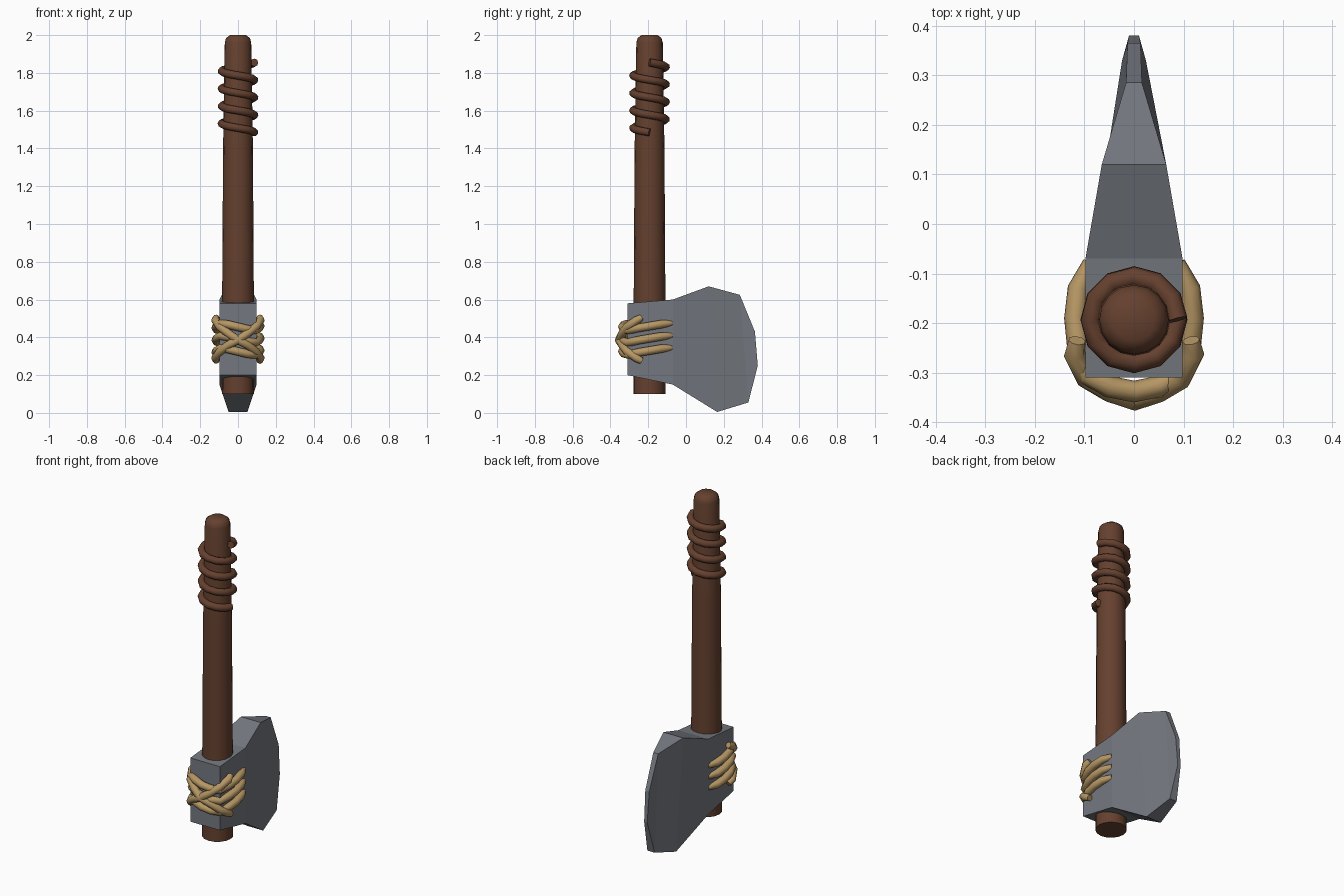
import bpy, bmesh, math

if "Cube" in bpy.data.objects:
    bpy.data.objects.remove(bpy.data.objects["Cube"])

CY = -0.193  # handle axis


def material(name, rgb):
    m = bpy.data.materials.new(name)
    m.diffuse_color = (*rgb, 1)
    m.use_nodes = True
    m.node_tree.nodes["Principled BSDF"].inputs["Base Color"].default_value = m.diffuse_color
    return m


WOOD = material("brown wood", (0.13, 0.052, 0.028))
STONE = material("grey stone", (0.175, 0.19, 0.215))
ROPE = material("tan rope", (0.47, 0.31, 0.13))


def mesh_object(name, bm, mat, smooth):
    bmesh.ops.recalc_face_normals(bm, faces=bm.faces)
    me = bpy.data.meshes.new(name)
    bm.to_mesh(me)
    bm.free()
    ob = bpy.data.objects.new(name, me)
    bpy.context.collection.objects.link(ob)
    me.materials.append(mat)
    if smooth:
        select(ob)
        bpy.ops.object.shade_smooth_by_angle(angle=math.radians(40))
    return ob


def select(ob):
    bpy.ops.object.select_all(action='DESELECT')
    ob.select_set(True)
    bpy.context.view_layer.objects.active = ob


def tube(name, points, radius, mat, end_radius=1.0):
    """Round strand along a list of points, with closed ends."""
    cu = bpy.data.curves.new(name, 'CURVE')
    cu.dimensions = '3D'
    cu.bevel_depth = radius
    cu.bevel_resolution = 2
    cu.use_fill_caps = True
    sp = cu.splines.new('POLY')
    sp.points.add(len(points) - 1)
    for i, (pt, p) in enumerate(zip(sp.points, points)):
        pt.co = (*p, 1)
        pt.radius = end_radius if i in (0, len(points) - 1) else 1.0
    ob = bpy.data.objects.new(name, cu)
    bpy.context.collection.objects.link(ob)
    cu.materials.append(mat)
    select(ob)
    bpy.ops.object.convert(target='MESH')
    bpy.ops.object.shade_smooth_by_angle(angle=math.radians(50))
    return ob


# Handle: tapered shaft with a rounded top
bm = bmesh.new()
rings = []
for z, r in [(0.1, 0.085), (0.6, 0.084), (1.4, 0.079), (1.96, 0.07), (1.985, 0.063), (2.0, 0.042)]:
    rings.append([bm.verts.new((r * math.cos(a), CY + r * math.sin(a), z))
                  for a in (math.tau * i / 16 for i in range(16))])
for lo, hi in zip(rings, rings[1:]):
    for i in range(16):
        j = (i + 1) % 16
        bm.faces.new((lo[i], lo[j], hi[j], hi[i]))
bm.faces.new(rings[0])
bm.faces.new(rings[-1])
mesh_object("handle", bm, WOOD, True)

# Grip wrap: four descending turns around the upper handle
coil = []
for i in range(49):
    a = math.tau * i / 12
    coil.append((0.087 * math.cos(a), CY + 0.087 * math.sin(a), 1.855 - 0.0925 * i / 12))
tube("grip_wrap", coil, 0.021, WOOD)

# Axe head: cross-sections of (y, z, half width) for the upper and lower outline
upper = [(-0.31, 0.58, 0.098), (-0.07, 0.60, 0.098), (0.12, 0.67, 0.065),
         (0.285, 0.625, 0.016), (0.365, 0.43, 0.013)]
lower = [(-0.31, 0.20, 0.098), (-0.07, 0.15, 0.098), (0.165, 0.005, 0.05),
         (0.33, 0.055, 0.024), (0.38, 0.25, 0.01)]
bm = bmesh.new()
sections = []
for (yu, zu, wu), (yl, zl, wl) in zip(upper, lower):
    sections.append([bm.verts.new(c) for c in
                     ((-wu, yu, zu), (wu, yu, zu), (wl, yl, zl), (-wl, yl, zl))])
for a, b in zip(sections, sections[1:]):
    for i in range(4):
        j = (i + 1) % 4
        bm.faces.new((a[i], a[j], b[j], b[i]))
bm.faces.new(sections[0])
bm.faces.new(sections[-1])
mesh_object("axe_head", bm, STONE, False)

# Rope bands: three strands wrapping both sides and the front of the head
band = [(0.088, -0.078, 0.02), (0.112, -0.13, 0.015), (0.119, -0.19, 0.005),
        (0.113, -0.25, -0.005), (0.092, -0.305, -0.018), (0.05, -0.328, -0.012)]
for n, z in enumerate((0.455, 0.39, 0.325)):
    right = [(x, y, z + dz) for x, y, dz in band]
    left = [(-x, y, z - dz) for x, y, dz in reversed(band)]
    tube(f"rope_band_{n + 1}", right + [(0, -0.338, z)] + left, 0.022, ROPE, 0.7)

# Crossed strands over the front, ending on the sides
for s, name in ((1, "rope_cross_rising"), (-1, "rope_cross_falling")):
    half = [(0.115, -0.235, 0.115), (0.12, -0.262, 0.10), (0.095, -0.312, 0.065),
            (0.05, -0.338, 0.03)]
    right = [(x, y, 0.39 + s * dz) for x, y, dz in half]
    left = [(-x, y, 0.39 - s * dz) for x, y, dz in reversed(half)]
    tube(name, right + [(0, -0.355, 0.385)] + left, 0.022, ROPE, 0.8)
